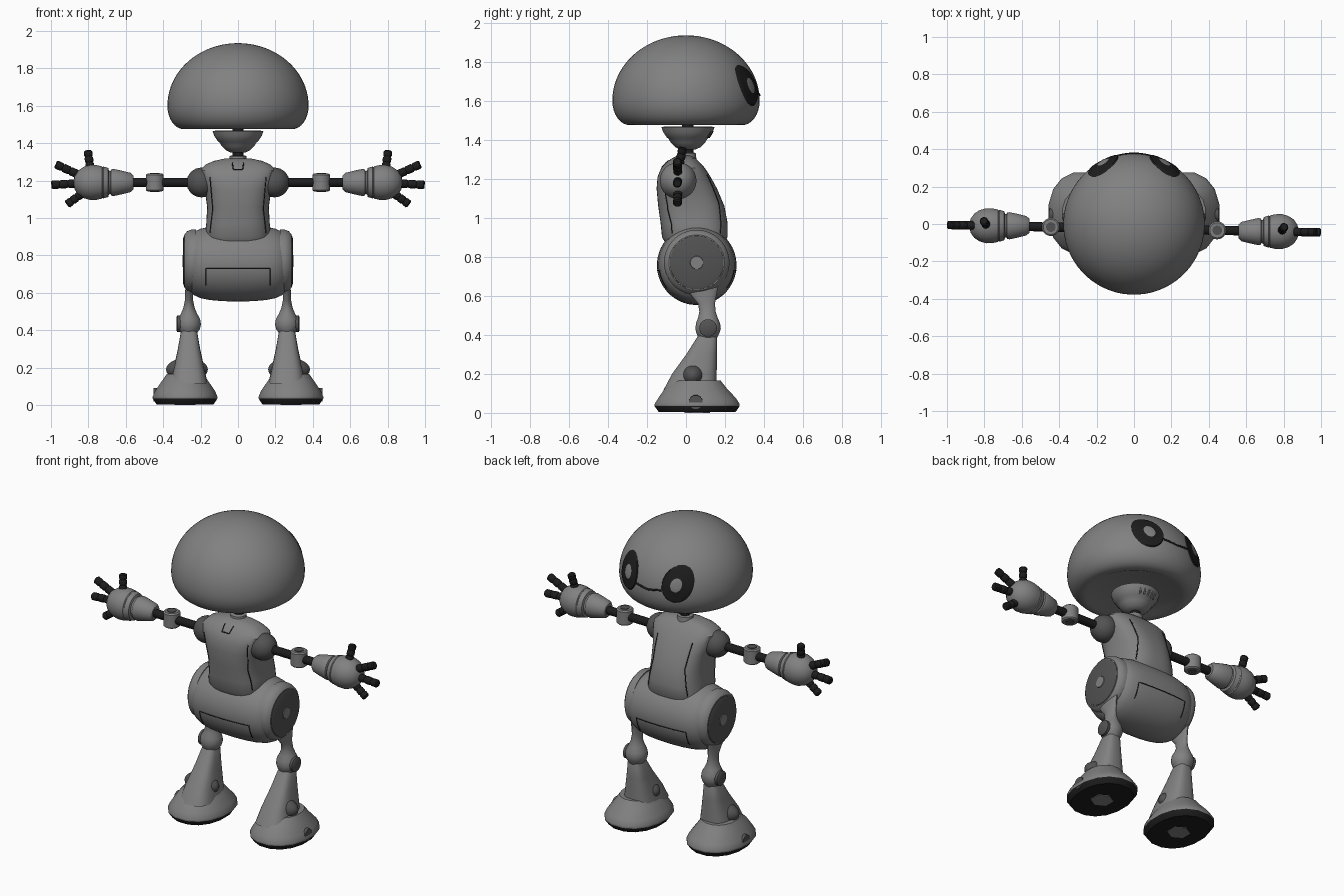
import bpy
import bmesh
from math import sin, cos, pi, sqrt
from mathutils import Vector
from mathutils.bvhtree import BVHTree

if "Cube" in bpy.data.objects:
    bpy.data.objects.remove(bpy.data.objects["Cube"], do_unlink=True)


def material(name, value):
    mat = bpy.data.materials.new(name)
    mat.use_nodes = True
    colour = (value, value, value, 1)
    mat.diffuse_color = colour
    mat.node_tree.nodes["Principled BSDF"].inputs["Base Color"].default_value = colour
    return mat


GREY = material("shell grey", 0.22)
DARK = material("joint dark grey", 0.085)
BLACK = material("rubber black", 0.012)


def finish(name, bm, mats, smooth=35):
    bmesh.ops.recalc_face_normals(bm, faces=bm.faces[:])
    mesh = bpy.data.meshes.new(name)
    bm.to_mesh(mesh)
    bm.free()
    for mat in mats:
        mesh.materials.append(mat)
    obj = bpy.data.objects.new(name, mesh)
    bpy.context.collection.objects.link(obj)
    bpy.ops.object.select_all(action='DESELECT')
    obj.select_set(True)
    bpy.context.view_layer.objects.active = obj
    bpy.ops.object.shade_smooth_by_angle(angle=smooth * pi / 180)
    return obj


def power(v, n):
    return (1 if v >= 0 else -1) * abs(v) ** (2 / n)


def loft(name, sections, mats, axis='Z', n=2, segs=32, rule=None, frame=None):
    """Skin sections (height, centre u, centre v, half u, half v) along an axis."""
    bm = bmesh.new()
    rings = []
    for w, cu, cv, hu, hv in sections:
        ring = []
        for i in range(segs):
            a = 2 * pi * (i + 0.5) / segs
            u, v = cu + hu * power(cos(a), n), cv + hv * power(sin(a), n)
            p = Vector((u, v, w) if axis == 'Z' else (w, u, v))
            ring.append(bm.verts.new(frame(p) if frame else p))
        rings.append(ring)
    for low, high in zip(rings, rings[1:]):
        for i in range(segs):
            j = (i + 1) % segs
            bm.faces.new((low[i], low[j], high[j], high[i]))
    bm.faces.new(rings[0])
    bm.faces.new(rings[-1])
    if rule:
        for f in bm.faces:
            f.material_index = rule(f.calc_center_median())
    return finish(name, bm, mats)


def turned(name, profile, mats, centre=(0, 0), axis='Z', **kw):
    """Round part from (height, radius) pairs."""
    u, v = centre
    return loft(name, [(w, u, v, r, r) for w, r in profile], mats, axis, **kw)


def rod(name, a, b, radius, mat, ribs=0):
    a, b = Vector(a), Vector(b)
    turn = (b - a).to_track_quat('Z', 'Y')
    length = (b - a).length
    profile = [(0, radius)]
    for k in range(ribs):
        h = length * (k + 1) / (ribs + 1)
        profile += [(h - .007, radius), (h, radius * .82), (h + .007, radius)]
    profile += [(length - .006, radius), (length, radius * .75)]
    return turned(name, profile, [mat], segs=16, frame=lambda p: a + turn @ p)


def ball(name, c, r, mat, sx=1.0):
    steps = [k * pi / 16 for k in range(17)]
    return turned(name, [(c[0] - r * sx * cos(t), max(r * sin(t), .001)) for t in steps],
                  [mat], c[1:], 'X')


def projector(obj, side):
    """Drop (x, z) points on the surface facing the given y side."""
    tree = BVHTree.FromPolygons([v.co for v in obj.data.vertices],
                                [p.vertices[:] for p in obj.data.polygons])

    def drop(x, z, lift=0.0):
        hit = tree.ray_cast(Vector((x, 2 * side, z)), Vector((0, -side, 0)))[0]
        return hit + Vector((0, lift * side, 0))
    return drop


def seam(name, drop, corners, width=.003):
    curve = bpy.data.curves.new(name, 'CURVE')
    curve.dimensions = '3D'
    curve.bevel_depth = width
    curve.bevel_resolution = 1
    pts = []
    for (x0, z0), (x1, z1) in zip(corners, corners[1:]):
        pts += [drop(x0 + (x1 - x0) * k / 12, z0 + (z1 - z0) * k / 12) for k in range(13)]
    line = curve.splines.new('POLY')
    line.points.add(len(pts) - 1)
    for point, p in zip(line.points, pts):
        point.co = (*p, 1)
    curve.materials.append(BLACK)
    bpy.context.collection.objects.link(bpy.data.objects.new(name, curve))


# Head: domed cap with a rounded rim and shallow hollow underneath
profile = [(1.488, .01), (1.488, .24), (1.475, .27)]
for k in range(9):
    t = pi / 2 * (1 - k / 8)
    profile.append((1.6 - .125 * sin(t), .29 + .088 * cos(t)))
for k in range(1, 21):
    t = pi / 2 * k / 20
    profile.append((1.6 + .335 * sin(t), max(.378 * cos(t), .002)))
head = turned("head", profile, [GREY], segs=64)
face = projector(head, 1)
seam("mouth", face, [(-.09, 1.64), (0, 1.628), (.09, 1.64)], .006)

# Neck: bowl under the head, vent slats and a rubber stem
turned("neck_bowl", [(1.35, .04), (1.362, .065), (1.385, .088), (1.405, .1), (1.41, .108),
                     (1.44, .128), (1.465, .137), (1.467, .12)], [GREY], (0, .01))
turned("neck_stem", [(1.22, .03), (1.49, .03)], [BLACK], (0, .01), segs=16)
for k in range(-2, 3):
    a = k * .22
    rod("neck_slat", (.107 * sin(a), .01 + .107 * cos(a), 1.412),
        (.127 * sin(a), .01 + .127 * cos(a), 1.445), .006, DARK)

# Torso: leaning shell, wide at the shoulders and full at the belly
torso = loft("torso", [(.87, 0, .045, .165, .15), (.9, 0, .045, .18, .168),
                       (.97, 0, .042, .17, .172), (1.06, 0, .027, .165, .17),
                       (1.15, 0, .004, .178, .155), (1.21, 0, -.01, .198, .136),
                       (1.255, 0, -.015, .205, .112), (1.285, 0, -.015, .175, .085),
                       (1.305, 0, -.012, .13, .06), (1.318, 0, -.01, .07, .035)],
             [GREY], n=2.7, segs=48)
turned("collar", [(1.29, .05), (1.33, .045), (1.335, .035)], [GREY], (0, .005))
back, chest = projector(torso, -1), projector(torso, 1)
for s in (1, -1):
    seam("back_seam", back, [(s * .15, .92), (s * .135, 1.05), (s * .15, 1.22)])
    seam("chest_seam", chest, [(s * .135, .92), (s * .11, 1.08), (s * .12, 1.22)])
seam("collar_notch", back, [(-.03, 1.295), (-.025, 1.26), (.025, 1.26), (.03, 1.295)])

# Pelvis: barrel lying across the hips
half = [(.252, .15), (.235, .17), (.2, .186), (.15, .196), (.08, .202)]
pelvis = turned("pelvis", [(-x, r) for x, r in half] + [(0, .204)] + half[::-1],
                [GREY], (.055, .757), 'X', segs=48)
for side, name in ((-1, "rear_flap_seam"), (1, "front_flap_seam")):
    seam(name, projector(pelvis, side), [(-.17, .64), (-.17, .73), (.17, .73), (.17, .64)])

for s, tag in ((1, "left_"), (-1, "right_")):
    # Eye: dark oval hugging the head, with a grey centre
    bm = bmesh.new()
    rings = []
    for scale, lift in ((.15, .007), (.36, .007), (.42, .005), (.7, .005), (.92, .006), (1, -.002)):
        rings.append([bm.verts.new(face(s * .165 + .083 * scale * cos(k * pi / 12),
                                        1.678 + .108 * scale * sin(k * pi / 12), lift))
                      for k in range(24)])
    bm.faces.new(rings[0])
    for index, (a, b) in enumerate(zip(rings, rings[1:])):
        for k in range(24):
            j = (k + 1) % 24
            bm.faces.new((a[k], a[j], b[j], b[k])).material_index = 0 if index == 0 else 1
    finish(tag + "eye", bm, [GREY, BLACK])

    # Arm: shoulder ball, rubber rod, elbow drum, cuff and hand
    def at(x, z=1.19, dy=0.0):
        return (s * x, -.025 - .02 * s * x + dy, z)

    ball(tag + "shoulder", at(.195), .08, DARK)
    rod(tag + "arm", at(.2), at(.6), .025, BLACK)
    elbow = at(.445)
    turned(tag + "elbow", [(1.143, .04), (1.15, .048), (1.23, .048), (1.237, .04)],
           [GREY], elbow[:2])
    turned(tag + "elbow_pin", [(1.139, .026), (1.241, .026)], [DARK], elbow[:2], segs=16)
    hand = [(.56, .038), (.575, .052), (.62, .063), (.665, .073), (.678, .07), (.682, .062),
            (.69, .064), (.694, .078), (.72, .086), (.724, .082), (.728, .087), (.755, .093),
            (.79, .094), (.825, .084), (.855, .064), (.873, .038), (.88, .01)]
    turned(tag + "hand", [(s * x, r) for x, r in hand], [GREY], at(.78)[1:], 'X')
    for a, b in ((at(.86, 1.235), at(.975, 1.288)), (at(.865, 1.185), at(.998, 1.177)),
                 (at(.835, 1.13), at(.915, 1.072)), (at(.79, 1.265, .005), at(.803, 1.36, .025))):
        rod(tag + "finger", a, b, .023, BLACK, ribs=2)

    # Hip: housing, dark cover and pin
    hip = (.055, .77)
    turned(tag + "hip_housing", [(s * .225, .168), (s * .25, .168), (s * .272, .16), (s * .286, .143)],
           [GREY], hip, 'X', segs=40)
    turned(tag + "hip_cover", [(s * .28, .14), (s * .288, .138), (s * .294, .12)],
           [DARK], hip, 'X', segs=40)
    turned(tag + "hip_pin", [(s * .29, .036), (s * .298, .033)], [GREY], hip, 'X', segs=12)

    # Leg: thin thigh swelling into a round knee, then a flared shin
    x = s * .262
    loft(tag + "thigh", [(.68, x, .07, .02, .1), (.62, x, .085, .02, .075), (.56, x, .105, .022, .044),
                         (.52, x, .11, .03, .042), (.49, x, .112, .043, .05), (.46, x, .113, .06, .062),
                         (.43, x, .113, .065, .066), (.405, x, .112, .058, .058),
                         (.38, x, .112, .04, .045)], [GREY], segs=24)
    turned(tag + "knee_pin", [(x - s * .03, .045), (x + s * .062, .045), (x + s * .068, .036)],
           [DARK], (.113, .435), 'X', segs=24)
    loft(tag + "shin", [(.395, x, .108, .04, .047), (.385, x, .107, .045, .052),
                        (.3, x, .08, .06, .079), (.2, x, .043, .082, .115),
                        (.115, x, .02, .1, .137)], [GREY], n=3, segs=24)

    # Foot: ankle joint, faceted boot and sole with a grey pad
    ball(tag + "ankle", (s * .273, .035, .19), .062, DARK, 1.8)
    fx = s * .283
    loft(tag + "foot", [(.004, fx, .057, .155, .2), (.035, fx, .057, .176, .222),
                        (.045, fx, .057, .176, .222), (.075, fx, .057, .163, .203),
                        (.13, fx, .05, .125, .158), (.165, fx, .06, .1, .12)],
         [GREY, BLACK], n=2.2, segs=16, rule=lambda c: 1 if c.z < .038 else 0)
    turned(tag + "sole_pad", [(0, .065), (.006, .065)], [GREY], (fx, .057), segs=6)
    turned(tag + "foot_pin", [(s * .4, .04), (s * .452, .036)], [DARK], (.05, .055), 'X', segs=12)
